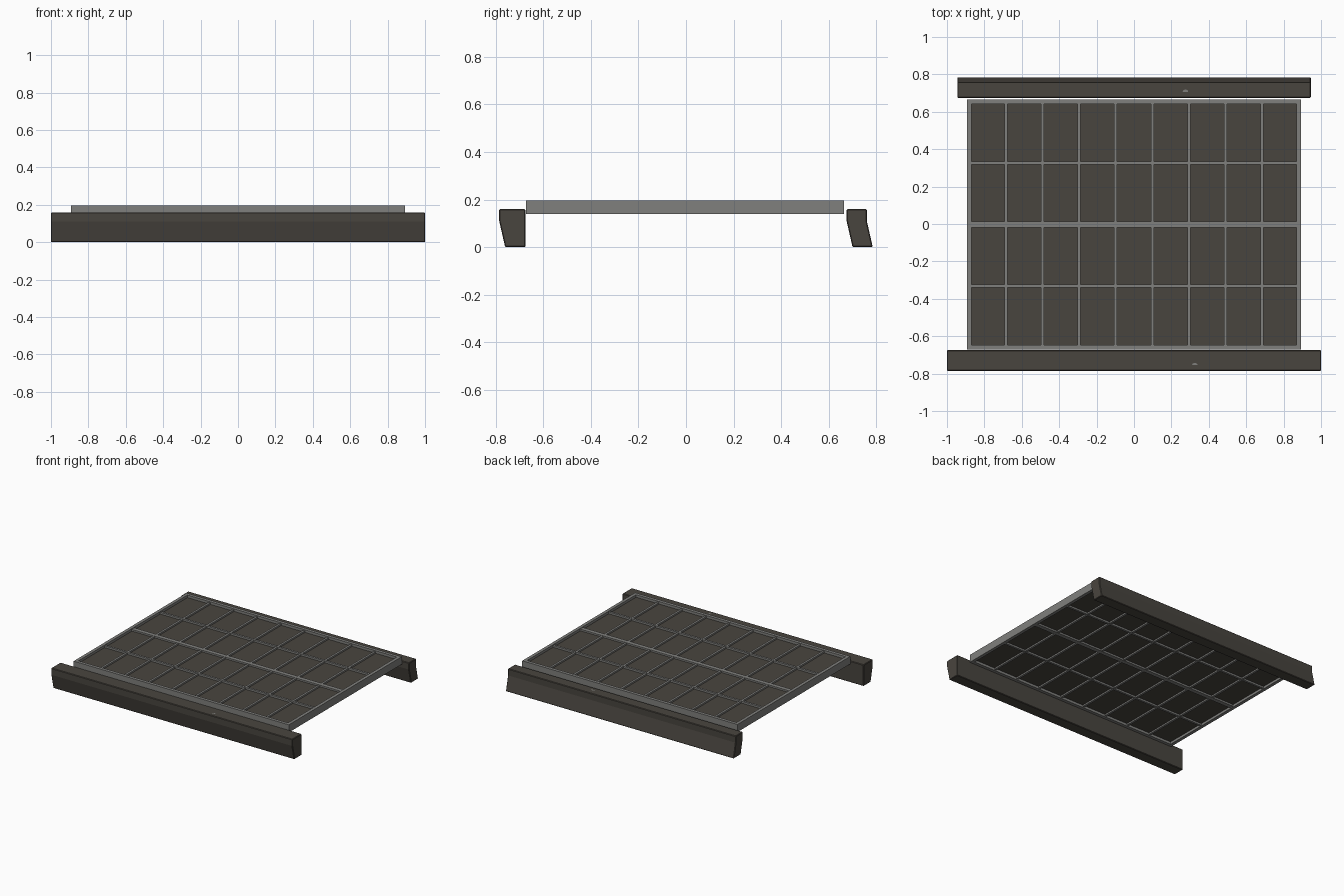
import bpy, bmesh, math

if "Cube" in bpy.data.objects:
    bpy.data.objects.remove(bpy.data.objects["Cube"])


def material(name, rgb):
    m = bpy.data.materials.new(name)
    m.diffuse_color = (*rgb, 1)
    m.use_nodes = True
    m.node_tree.nodes["Principled BSDF"].inputs["Base Color"].default_value = m.diffuse_color
    return m


DARK = material("dark_brown_grey", (0.066, 0.059, 0.049))
GREY = material("metal_grey", (0.215, 0.215, 0.205))


def finish(bm, name, mat, bevel=0):
    bmesh.ops.recalc_face_normals(bm, faces=bm.faces)
    me = bpy.data.meshes.new(name)
    bm.to_mesh(me)
    bm.free()
    ob = bpy.data.objects.new(name, me)
    bpy.context.collection.objects.link(ob)
    me.materials.append(mat)
    if bevel:
        b = ob.modifiers.new("edge_bevel", 'BEVEL')
        b.width = bevel
        b.segments = 1
    return ob


def add_box(bm, x0, x1, y0, y1, z0, z1):
    verts = bmesh.ops.create_cube(bm, size=1)["verts"]
    for v in verts:
        v.co = (x0 if v.co.x < 0 else x1,
                y0 if v.co.y < 0 else y1,
                z0 if v.co.z < 0 else z1)


def rail(name, half_len, profile):
    bm = bmesh.new()
    face = bm.faces.new([bm.verts.new((-half_len, y, z)) for y, z in profile])
    out = bmesh.ops.extrude_face_region(bm, geom=[face])["geom"]
    moved = [g for g in out if isinstance(g, bmesh.types.BMVert)]
    bmesh.ops.translate(bm, verts=moved, vec=(2 * half_len, 0, 0))
    finish(bm, name, DARK, 0.004)


# Front and back support beams
rail("front_rail", 1.0, [(-0.785, 0.16), (-0.675, 0.16), (-0.675, 0),
                         (-0.76, 0), (-0.785, 0.11)])
rail("back_rail", 0.945, [(0.675, 0.16), (0.76, 0.16), (0.76, 0.11),
                          (0.785, 0), (0.70, 0), (0.675, 0.11)])

# Outer frame
X, Y0, Y1, W = 0.892, -0.672, 0.665, 0.024
Z0, Z1 = 0.14, 0.197
bm = bmesh.new()
add_box(bm, -X, X, Y0, Y0 + W, Z0, Z1)
add_box(bm, -X, X, Y1 - W, Y1, Z0, Z1)
add_box(bm, -X, -X + W, Y0 + W, Y1 - W, Z0, Z1)
add_box(bm, X - W, X, Y0 + W, Y1 - W, Z0, Z1)
finish(bm, "outer_frame", GREY)

# Glazing bars between the panes
col_x = [(-3.5 + i) * 0.1957 for i in range(8)]
row_y = [(-0.332, 0.008), (-0.003, 0.016), (0.326, 0.008)]
bm = bmesh.new()
for x in col_x:
    add_box(bm, x - 0.008, x + 0.008, Y0 + W, Y1 - W, 0.147, 0.19)
for y, h in row_y:
    add_box(bm, -X + W, X - W, y - h, y + h, 0.145, 0.192)
finish(bm, "grid_bars", GREY)

# Dark panes, each with a shallow inset border
xs = [-X + W] + col_x + [X - W]
ys = [Y0 + W] + [r[0] for r in row_y] + [Y1 - W]
bm = bmesh.new()
for xa, xb in zip(xs, xs[1:]):
    for ya, yb in zip(ys, ys[1:]):
        add_box(bm, xa, xb, ya, yb, 0.158, 0.178)
        add_box(bm, xa + 0.014, xb - 0.014, ya + 0.02, yb - 0.02, 0.156, 0.182)
finish(bm, "panes", DARK)

# Tiny screw heads on top of the beams
for name, x, y in (("front_screw", 0.325, -0.755), ("back_screw", 0.275, 0.707)):
    bm = bmesh.new()
    pts = [(x + 0.015 * math.cos(math.pi * i / 8),
            y + 0.012 * math.sin(math.pi * i / 8)) for i in range(9)]
    f = bm.faces.new([bm.verts.new((px, py, 0.161)) for px, py in pts])
    if f.normal.z < 0:
        f.normal_flip()
    finish(bm, name, GREY)
